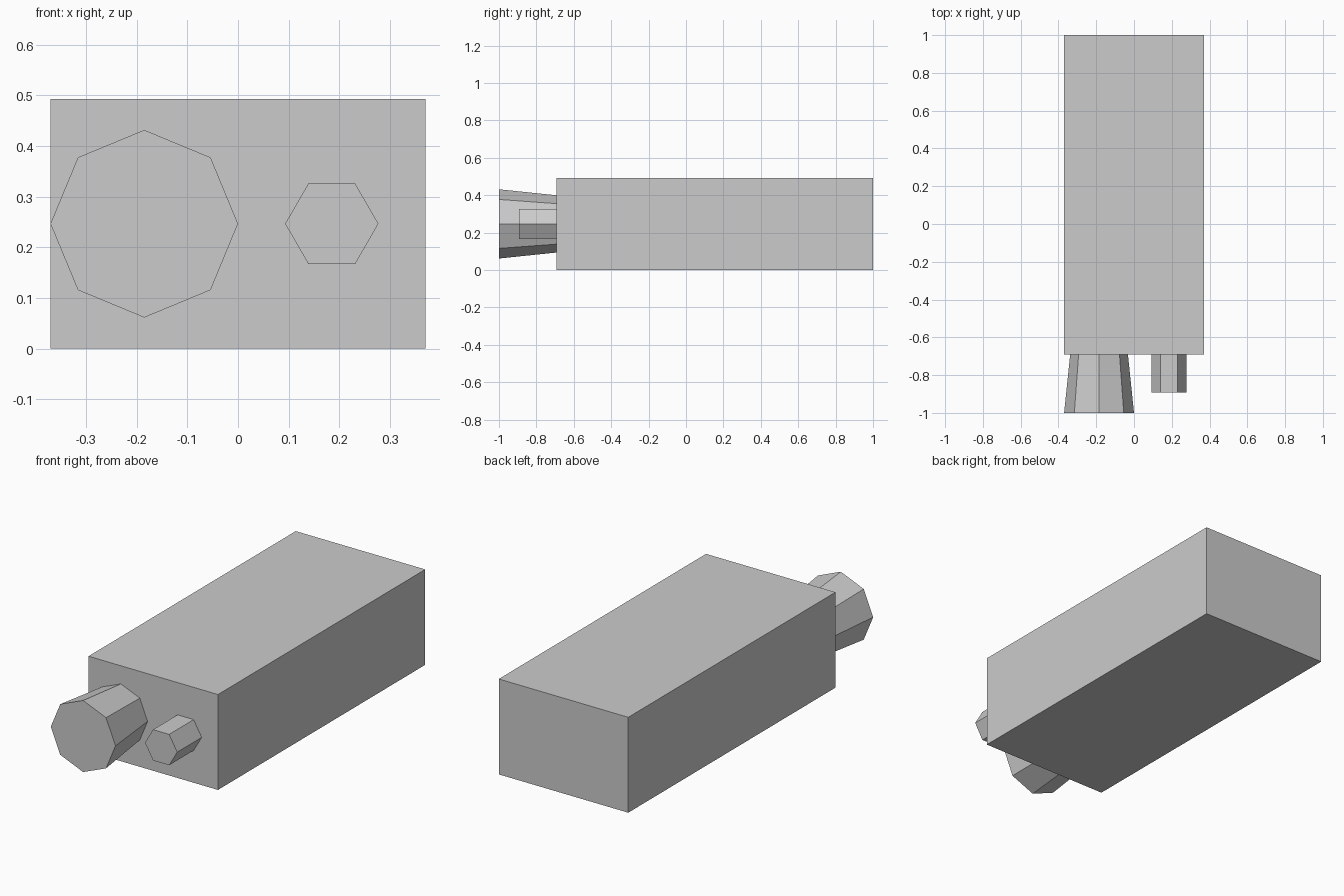
import bpy
import bmesh
from math import cos, sin, tau

cube = bpy.data.objects.get("Cube")
if cube:
    bpy.data.objects.remove(cube, do_unlink=True)

# Single flat grey
grey = bpy.data.materials.new("light_grey")
grey.use_nodes = True
color = (0.6, 0.6, 0.6, 1.0)
grey.diffuse_color = color
grey.node_tree.nodes["Principled BSDF"].inputs["Base Color"].default_value = color

HALF_WIDTH = 0.37
HEIGHT = 0.493
FACE_Y = -0.692  # front face of the body


def finish(bm, name):
    bmesh.ops.recalc_face_normals(bm, faces=bm.faces)
    mesh = bpy.data.meshes.new(name)
    bm.to_mesh(mesh)
    bm.free()
    mesh.materials.append(grey)
    obj = bpy.data.objects.new(name, mesh)
    bpy.context.collection.objects.link(obj)
    return obj


def box(name, x, y, z):
    bm = bmesh.new()
    bmesh.ops.create_cube(bm, size=1)
    for v in bm.verts:
        for axis, (low, high) in enumerate((x, y, z)):
            v.co[axis] = low if v.co[axis] < 0 else high
    return finish(bm, name)


def barrel(name, sides, x, front_y, front_radius, back_radius):
    """Flat-sided tube along y, closed at both ends."""
    bm = bmesh.new()
    rings = []
    for y, r in ((front_y, front_radius), (FACE_Y, back_radius)):
        angles = [tau * i / sides for i in range(sides)]
        rings.append([bm.verts.new((x + r * cos(a), y, HEIGHT / 2 + r * sin(a)))
                      for a in angles])
        bm.faces.new(rings[-1])
    front, back = rings
    for i in range(sides):
        j = (i + 1) % sides
        bm.faces.new((front[i], front[j], back[j], back[i]))
    return finish(bm, name)


# Main body
box("body", (-HALF_WIDTH, HALF_WIDTH), (FACE_Y, 1.0), (0, HEIGHT))

# Flared large barrel and straight small barrel on the front face
barrel("large_barrel", 8, -HALF_WIDTH / 2, -1.0, 0.185, 0.153)
barrel("small_barrel", 6, HALF_WIDTH / 2, -0.892, 0.092, 0.092)
